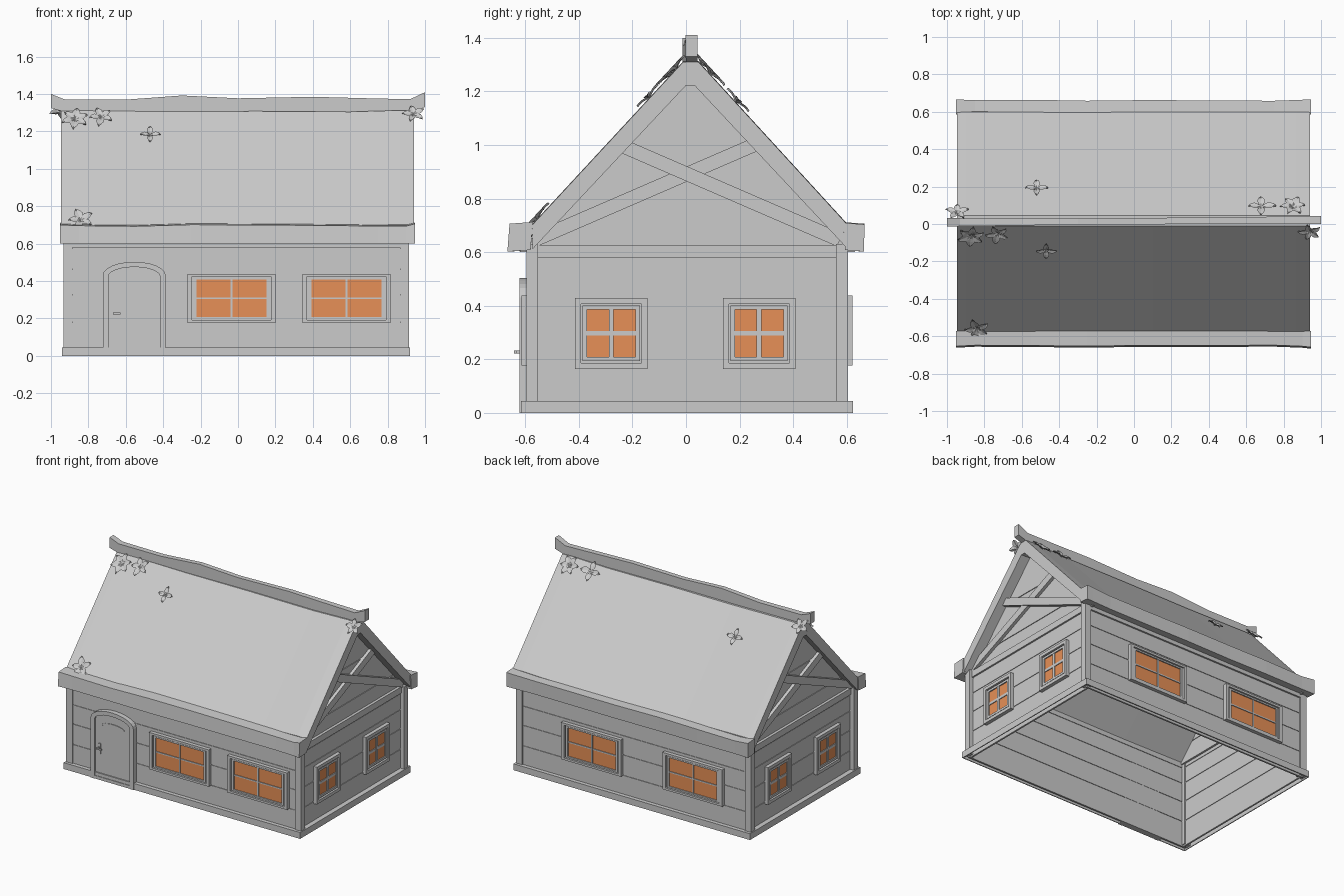
import bpy, bmesh, math, random
from mathutils import Matrix, Vector

if "Cube" in bpy.data.objects:
    bpy.data.objects.remove(bpy.data.objects["Cube"])
random.seed(4)


def material(name, r, g, b):
    m = bpy.data.materials.new(name)
    m.use_nodes = True
    m.diffuse_color = (r, g, b, 1)
    m.node_tree.nodes["Principled BSDF"].inputs["Base Color"].default_value = (r, g, b, 1)
    return m


GREY = material("plain grey", 0.6, 0.6, 0.6)
AMBER = material("amber glass", 0.8, 0.28, 0.095)


def build(name, lofts, mat=GREY, matrix=Matrix()):
    """One object from closed lofts; each loft is a list of equal rings of points."""
    bm = bmesh.new()
    for rings in lofts:
        vs = [[bm.verts.new(matrix @ Vector(p)) for p in ring] for ring in rings]
        n = len(vs[0])
        for a, b in zip(vs, vs[1:]):
            for i in range(n):
                j = (i + 1) % n
                bm.faces.new((a[i], a[j], b[j], b[i]))
        bm.faces.new(vs[0][::-1])
        bm.faces.new(vs[-1])
    bmesh.ops.recalc_face_normals(bm, faces=bm.faces)
    mesh = bpy.data.meshes.new(name)
    bm.to_mesh(mesh)
    bm.free()
    mesh.materials.append(mat)
    obj = bpy.data.objects.new(name, mesh)
    bpy.context.scene.collection.objects.link(obj)


def panel(poly, d0, d1):
    """Flat (u, z) outline given depth from d0 to d1 outward of a wall."""
    return [[(u, -d, z) for u, z in poly] for d in (d0, d1)]


def rect(u0, u1, z0, z1, d0, d1):
    return panel([(u0, z0), (u1, z0), (u1, z1), (u0, z1)], d0, d1)


def frame(c, z, w, h, bu, bz, d0, d1):
    """Rectangular ring of outer size w by h, with side and top borders."""
    l, r, lo, hi = c - w / 2, c + w / 2, z - h / 2, z + h / 2
    return [rect(l, r, lo, lo + bz, d0, d1), rect(l, r, hi - bz, hi, d0, d1),
            rect(l, l + bu, lo + bz, hi - bz, d0, d1), rect(r - bu, r, lo + bz, hi - bz, d0, d1)]


def strip(a, b, w, d0, d1):
    """Straight board between two (u, z) points."""
    a, b = Vector(a), Vector(b)
    n = (b - a).normalized().orthogonal() * w / 2
    return panel([a + n, b + n, b - n, a - n], d0, d1)


def window(name, m, c, z, w, h, pw, ph, bar, d):
    """Raised outer frame, shallow groove, inner sash, glazing bars and glass."""
    bu, bz = (w - pw) / 2, (h - ph) / 2
    l, r, lo, hi = c - pw / 2, c + pw / 2, z - ph / 2, z + ph / 2
    parts = frame(c, z, w, h, bu * 0.5, bz * 0.5, d - 0.008, d + 0.026)
    parts += frame(c, z, w - bu, h - bz, bu * 0.15, bz * 0.15, d - 0.008, d + 0.012)
    parts += frame(c, z, w - 1.3 * bu, h - 1.3 * bz, bu * 0.35, bz * 0.35, d - 0.008, d + 0.02)
    parts.append(rect(c - bar / 2, c + bar / 2, lo, hi, d, d + 0.018))
    parts.append(rect(l, r, z - bar / 2, z + bar / 2, d, d + 0.017))
    build(name + "_frame", parts, GREY, m)
    build(name + "_glass", [rect(l, r, lo, hi, d + 0.003, d + 0.012)], AMBER, m)


# Thin plank walls, with windows, on all four sides
CENTRE = Matrix.Translation((-0.01, 0.004, 0))
PLANKS = [(0.0, 0.177), (0.185, 0.322), (0.33, 0.459), (0.467, 0.572)]
SIDES = {"front": (0, 0.905, 0.592, [-0.025, 0.59]), "right": (90, 0.585, 0.895, [-0.283, 0.269]),
         "back": (180, 0.905, 0.592, [-0.322, 0.475]), "left": (270, 0.585, 0.895, [-0.269, 0.283])}
for side, (angle, half, dist, centres) in SIDES.items():
    m = CENTRE @ Matrix.Rotation(math.radians(angle), 4, "Z")
    long_side = angle % 180 == 0
    planks = [rect(-half, half, a, b, dist - 0.012, dist) for a, b in PLANKS]
    planks.append(rect(-half, half, 0.02, 0.6, dist - 0.008, dist - 0.004))
    build(side + "_planks", planks, GREY, m)
    build(side + "_top_beam", [rect(-half, half, 0.58, 0.625, dist - 0.012, dist + 0.008)], GREY, m)
    end, out = (0.93, 0.62) if long_side else (0.62, 0.93)
    build(side + "_base_board", [rect(-end, end, 0, 0.045, out - 0.006, out),
                                 rect(-end, end, 0.038, 0.045, dist - 0.004, out - 0.006)], GREY, m)
    for i, c in enumerate(centres):
        size = (0.47, 0.262, 0.376, 0.203, 0.009) if long_side else (0.27, 0.265, 0.182, 0.176, 0.018)
        window(f"{side}_window_{i + 1}", m, c, 0.308 if long_side else 0.297, *size, dist)

    # Gable planks and crossed braces on the short sides
    if not long_side:
        d = 0.88
        hw = lambda z: (1.265 - z) / 1.06
        cuts = [0.6, 0.73, 0.985, 1.245]
        tri = [panel([(-hw(a), a), (hw(a), a), (hw(b - 0.007), b - 0.007), (-hw(b - 0.007), b - 0.007)],
                     d - 0.014, d) for a, b in zip(cuts, cuts[1:])]
        tri.append(panel([(-hw(0.6), 0.6), (hw(0.6), 0.6), (0, 1.24)], d - 0.009, d - 0.005))
        build(side + "_gable_planks", tri, GREY, m)
        build(side + "_gable_braces", [strip((-0.25, 1.0), (0.57, 0.645), 0.052, d - 0.01, d + 0.03),
                                       strip((0.25, 1.0), (-0.57, 0.645), 0.052, d - 0.01, d + 0.022)], GREY, m)

# Corner posts
for sx in (-1, 1):
    for sy in (-1, 1):
        x, y = sx * 0.9, sy * 0.578
        build(f"corner_post_{'right' if sx < 0 else 'left'}_{'front' if sy < 0 else 'back'}",
              [[[(x + a * 0.024, y + b * 0.022, z) for a, b in ((-1, -1), (1, -1), (1, 1), (-1, 1))]
                for z in (0.01, 0.63)]], GREY, CENTRE)


# Arched door with raised surround, leaf, panel moulding and handle
def arch(c, w, spring, rise, foot=0.0):
    pts = [(c + w * math.cos(t), spring + rise * math.sin(t)) for t in [math.pi * i / 12 for i in range(13)]]
    return [(c + w, foot)] + pts + [(c - w, foot)]


def arch_band(outer, inner, d0, d1):
    return [[(o[0], -d0, o[1]), (o[0], -d1, o[1]), (i[0], -d1, i[1]), (i[0], -d0, i[1])]
            for o, i in zip(outer, inner)]


DC = -0.555
build("door_surround", [arch_band(arch(DC, 0.168, 0.43, 0.073), arch(DC, 0.138, 0.425, 0.05), 0.58, 0.622)])
build("door_leaf", [panel(arch(DC, 0.14, 0.425, 0.052), 0.578, 0.608)])
build("door_moulding", [arch_band(arch(DC, 0.09, 0.39, 0.025, 0.1), arch(DC, 0.083, 0.387, 0.022, 0.1), 0.6, 0.612)])
build("door_step", [rect(DC - 0.15, DC + 0.15, 0, 0.022, 0.585, 0.62)])
build("door_handle", [rect(-0.668, -0.652, 0.18, 0.255, 0.6, 0.614), rect(-0.665, -0.655, 0.222, 0.232, 0.6, 0.64),
                      rect(-0.668, -0.628, 0.222, 0.232, 0.632, 0.642)])

# Roof slab following both slopes
ROOF = [(-0.575, 0.70), (-0.01, 1.31), (0.046, 1.31), (0.6, 0.705),
        (0.603, 0.612), (0.032, 1.222), (0, 1.222), (-0.572, 0.612)]
rings = []
for x, sag in ((-0.947, 0), (-0.9, 0.002), (-0.4, -0.004), (0.1, -0.002), (0.6, -0.005), (0.87, 0.003), (0.942, 0)):
    rings.append([(x, y, z + sag) for y, z in ROOF])
build("roof", [rings])

# Uneven eave beams
for name, s, shift, lean in (("front_eave_beam", -1, 0, 0.008), ("back_eave_beam", 1, 0.014, -0.002)):
    rings = []
    for i, x in enumerate((-0.953, -0.85, -0.55, -0.25, 0.1, 0.45, 0.75, 0.9, 0.947)):
        flare = 0.006 if i in (0, 8) else 0
        top = 0.698 + random.uniform(-0.006, 0.004) + flare
        out = 0.65 + random.uniform(-0.003, 0.004) + flare + shift * 0.8
        rings.append([(x, s * (out + lean), 0.602), (x, s * out, top),
                      (x, s * (0.572 + shift), top + 0.006), (x, s * (0.58 + shift), 0.608)])
    build(name, [rings])

# Ridge beam with upturned ends
ridge = [(-1, 1.325, 1.4), (-0.93, 1.305, 1.372), (-0.6, 1.3, 1.37), (-0.3, 1.3, 1.392), (0, 1.3, 1.377),
         (0.4, 1.3, 1.385), (0.7, 1.3, 1.377), (0.92, 1.305, 1.372), (1, 1.33, 1.41)]
rings = []
for x, lo, hi in ridge:
    y, w = 0.015 + 0.006 * x, 0.017 + 0.005 * x * x
    rings.append([(x, y - w, lo), (x, y + w, lo), (x, y + w, hi), (x, y - w, hi)])
build("ridge_beam", [rings])


# Leaf clusters resting on the roof
def petal(angle, length):
    turn = Matrix.Rotation(angle, 3, "Z")
    rings = []
    for t, w in ((0, 0.1), (0.3, 0.8), (0.55, 1), (0.8, 0.6), (1, 0.03)):
        y, z, w = t * length, 0.003 + 0.012 * math.sin(t * 2.2), w * length * 0.3
        rings.append([turn @ Vector(p) for p in ((-w, y, z + 0.004), (0, y, z), (w, y, z + 0.004), (0, y, z - 0.004))])
    return rings


clusters = [("front", -0.87, 1.26, 6, 0.075), ("front", -0.73, 1.272, 5, 0.072), ("front", -0.47, 1.175, 4, 0.058),
            ("front", -0.84, 0.72, 5, 0.075), ("front", 0.94, 1.285, 5, 0.062), ("back", 0.68, 1.265, 4, 0.08),
            ("back", 0.85, 1.265, 6, 0.075), ("back", -0.52, 1.16, 4, 0.058), ("back", -0.945, 1.3, 5, 0.062)]
for i, (side, x, z, count, length) in enumerate(clusters):
    s, ridge_y = (-1, -0.01) if side == "front" else (1, 0.046)
    y = ridge_y + s * (1.31 - z) / 1.085
    m = Matrix.Translation((x, y, z)) @ Matrix.Rotation(-s * math.radians(47), 4, "X")
    start = 0 if count == 4 else random.uniform(0, 1)
    build(f"{side}_leaf_cluster_{i + 1}",
          [petal(start + k * math.tau / count, length * random.uniform(0.85, 1.05)) for k in range(count)], GREY, m)
